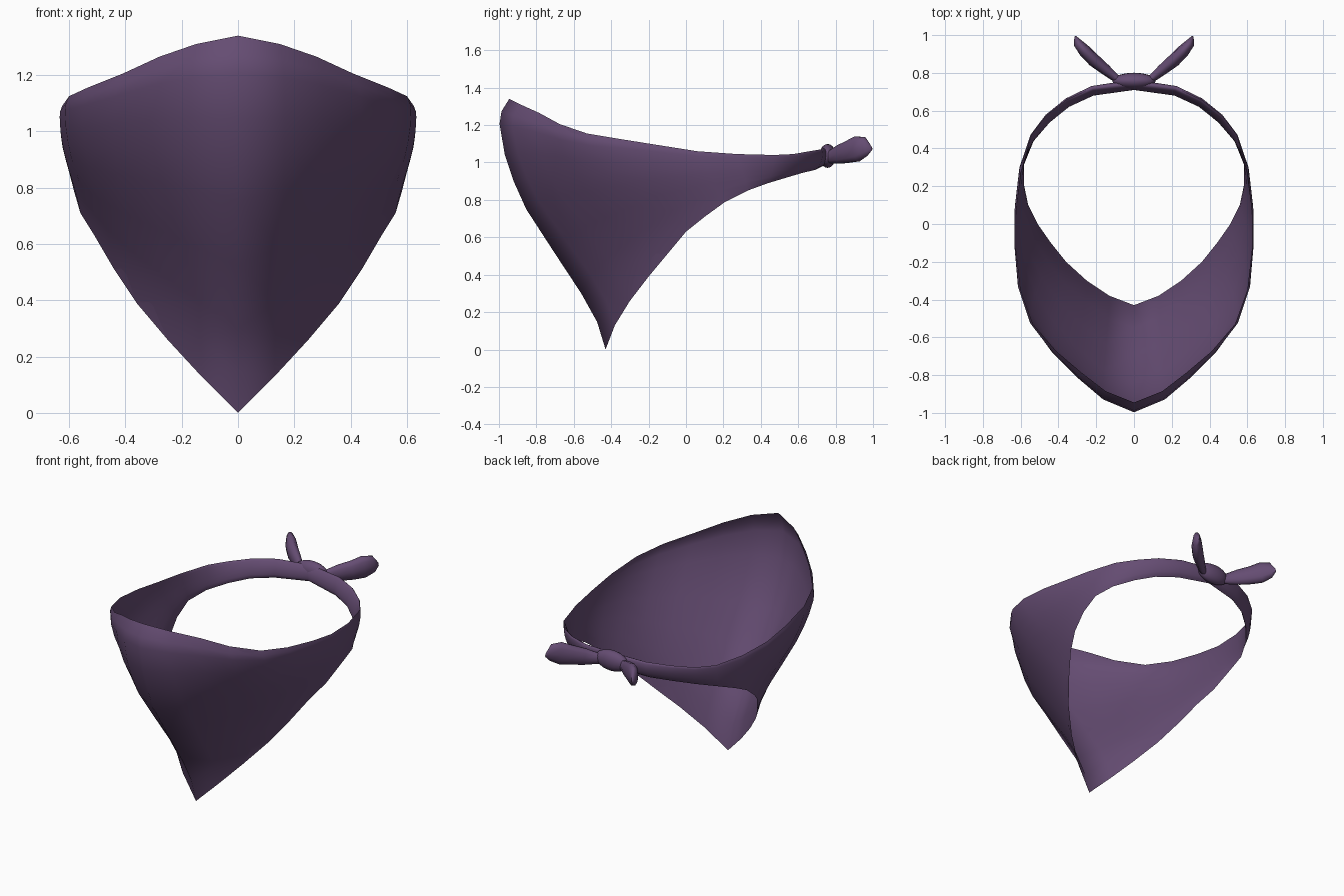
import bpy, bmesh, math
from mathutils import Vector

if "Cube" in bpy.data.objects:
    bpy.data.objects.remove(bpy.data.objects["Cube"])

cloth = bpy.data.materials.new("dusty purple cloth")
cloth.diffuse_color = (0.130, 0.073, 0.170, 1)
cloth.use_nodes = True
cloth.node_tree.nodes["Principled BSDF"].inputs["Base Color"].default_value = cloth.diffuse_color


def make_object(name, bm):
    mesh = bpy.data.meshes.new(name)
    bm.to_mesh(mesh)
    bm.free()
    mesh.materials.append(cloth)
    for p in mesh.polygons:
        p.use_smooth = True
    mesh.set_sharp_from_angle(angle=math.radians(70))
    ob = bpy.data.objects.new(name, mesh)
    bpy.context.collection.objects.link(ob)
    return ob


def mirror(ob):
    m = ob.modifiers.new("mirror", 'MIRROR')
    m.use_clip = True
    m.merge_threshold = 0.002


# Draped cloth: top edge point, bottom edge point, outward bulge, thickness; front centre to back centre
columns = [
    ((0, -.945, 1.34), (0, -.43, 0), 1.0, .012),
    ((.15, -.885, 1.31), (.13, -.38, .13), .92, .012),
    ((.28, -.785, 1.265), (.25, -.30, .26), .75, .012),
    ((.41, -.675, 1.205), (.36, -.20, .39), .55, .012),
    ((.535, -.53, 1.155), (.44, -.10, .51), .36, .012),
    ((.60, -.35, 1.125), (.51, 0, .63), .24, .012),
    ((.625, -.13, 1.09), (.56, .10, .71), .12, .012),
    ((.625, .06, 1.06), (.583, .21, .79), .07, .014),
    ((.60, .27, 1.045), (.587, .33, .85), .03, .018),
    ((.545, .47, 1.04), (.535, .44, .89), 0, .022),
    ((.465, .575, 1.045), (.45, .54, .92), 0, .028),
    ((.355, .66, 1.06), (.35, .625, .945), 0, .036),
    ((.22, .72, 1.07), (.22, .69, .96), 0, .044),
    ((0, .745, 1.08), (0, .73, .98), 0, .054),
]
rows = [(0, 0), (.05, .065), (.1, .1), (.22, .133), (.33, .14), (.44, .13),
        (.61, .07), (.776, .01), (.89, -.015), (1, 0)]
last = len(rows) - 1
bm = bmesh.new()
loops = []
for top, bottom, bulge, thick in columns:
    a, b = Vector(top), Vector(bottom)
    out = Vector((a.x, a.y, 0)).normalized()

    def point(i, sign):
        t, d = rows[i]
        half = thick / 2 * math.sqrt(max(0, math.sin(math.pi * t)))
        return bm.verts.new(a.lerp(b, t) + out * (d * bulge + sign * half))
    loops.append([point(i, 1) for i in range(last + 1)]
                 + [point(i, -1) for i in range(last - 1, 0, -1)])
n = len(loops[0])
for c0, c1 in zip(loops, loops[1:]):
    for i in range(n):
        j = (i + 1) % n
        bm.faces.new((c0[i], c0[j], c1[j], c1[i]))
mirror(make_object("draped_scarf", bm))

# Knot at the back
bm = bmesh.new()
bmesh.ops.create_uvsphere(bm, u_segments=16, v_segments=10, radius=1)
for v in bm.verts:
    v.co = Vector((v.co.x * .115, v.co.y * .044 + .757, v.co.z * .064 + 1.035))
make_object("knot", bm)

# Two flattened tails, lofted through oval sections: centre, half width, half height
sections = [((.04, .745, 1.03), .025, .03), ((.10, .775, 1.03), .022, .036),
            ((.155, .82, 1.043), .030, .052), ((.21, .865, 1.056), .035, .060),
            ((.26, .915, 1.073), .034, .070), ((.30, .96, 1.085), .024, .052),
            ((.312, .992, 1.075), .006, .010)]
side = Vector((.7, -.7, 0))
up = Vector((-.1, -.1, 1))
bm = bmesh.new()
rings = []
for c, w, h in sections:
    rings.append([bm.verts.new(Vector(c) + side * w * math.cos(k * math.pi / 5)
                               + up * h * math.sin(k * math.pi / 5)) for k in range(10)])
for r0, r1 in zip(rings, rings[1:]):
    for k in range(10):
        bm.faces.new((r0[k], r0[(k + 1) % 10], r1[(k + 1) % 10], r1[k]))
bm.faces.new(rings[0])
bm.faces.new(rings[-1])
bmesh.ops.recalc_face_normals(bm, faces=bm.faces)
mirror(make_object("knot_tails", bm))
